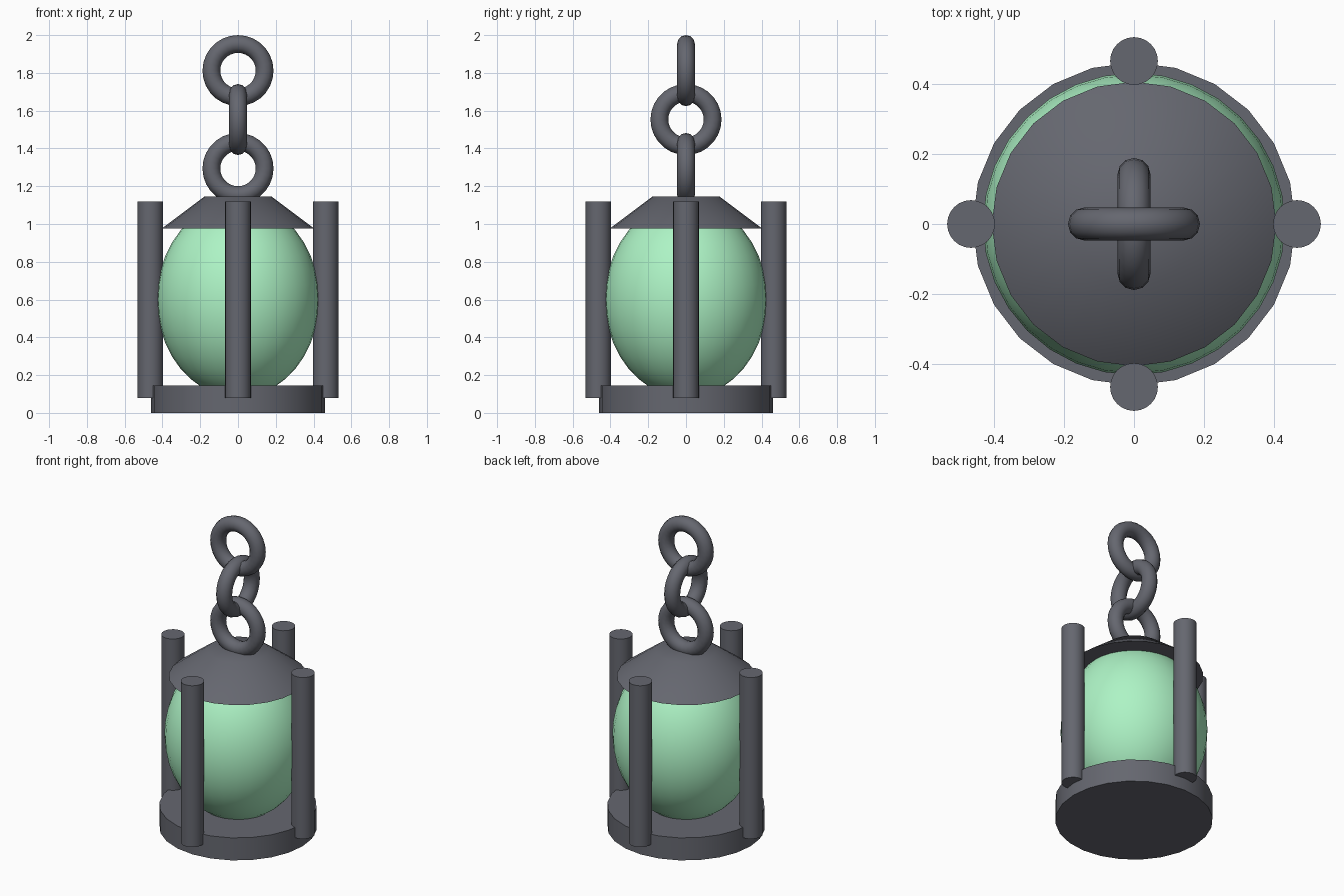
import bpy
from math import pi, cos, sin, radians

if "Cube" in bpy.data.objects:
    bpy.data.objects.remove(bpy.data.objects["Cube"])


def material(name, color):
    m = bpy.data.materials.new(name)
    m.diffuse_color = color
    m.use_nodes = True
    m.node_tree.nodes["Principled BSDF"].inputs["Base Color"].default_value = m.diffuse_color
    return m


METAL = material("dark_metal", (0.13, 0.135, 0.16, 1))
GLASS = material("green_glass", (0.42, 0.9, 0.56, 1))


def finish(name, mat, angle=40):
    ob = bpy.context.object
    ob.name = name
    ob.data.materials.append(mat)
    bpy.ops.object.shade_smooth_by_angle(angle=radians(angle))
    return ob


def frustum(name, r1, r2, z0, z1, x=0, y=0, sides=24):
    bpy.ops.mesh.primitive_cone_add(vertices=sides, radius1=r1, radius2=r2, depth=z1 - z0,
                                    location=(x, y, (z0 + z1) / 2))
    return finish(name, METAL)


# Base disc and sloped cap
frustum("base", 0.46, 0.46, 0, 0.145)
frustum("cap", 0.405, 0.178, 0.975, 1.145)

# Four upright posts set into the rim
for i in range(4):
    a = i * pi / 2
    frustum(f"post_{i + 1}", 0.068, 0.068, 0.08, 1.12, 0.464 * cos(a), 0.464 * sin(a), 24)

# Glowing egg-shaped globe
bpy.ops.mesh.primitive_uv_sphere_add(segments=32, ring_count=20, radius=1, location=(0, 0, 0.6))
bpy.context.object.scale = (0.43, 0.43, 0.518)
bpy.ops.object.transform_apply(location=False, rotation=False, scale=True)
finish("globe", GLASS)

# Three interlocked chain rings, alternately turned
for i, z in enumerate((1.294, 1.553, 1.812)):
    bpy.ops.mesh.primitive_torus_add(major_radius=0.141, minor_radius=0.047,
                                     major_segments=28, minor_segments=12,
                                     location=(0, 0, z),
                                     rotation=(pi / 2, 0, pi / 2 * (i % 2)))
    finish(f"chain_ring_{i + 1}", METAL, 60)
